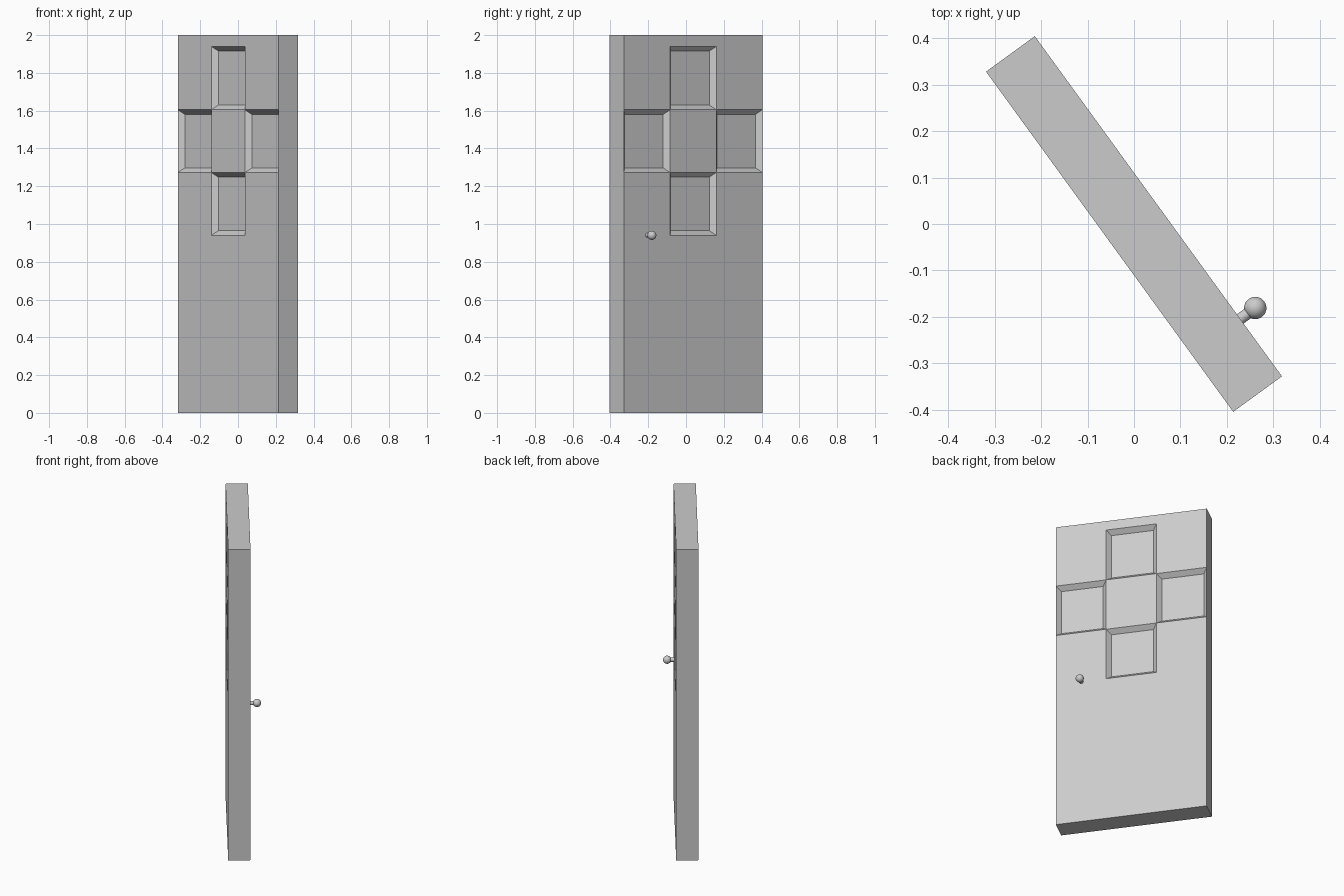
import bpy, bmesh, math
from mathutils import Matrix, Vector

if "Cube" in bpy.data.objects:
    bpy.data.objects.remove(bpy.data.objects["Cube"])

W, T, H = 0.906, 0.13, 2.0
TURN = Matrix.Rotation(math.radians(-54), 4, 'Z')   # door stands swung open
COLS = [-W / 6, W / 6]
ROWS = [0.94, 1.2725, 1.605, 1.94]


def add_object(name, bm):
    mesh = bpy.data.meshes.new(name)
    bm.to_mesh(mesh)
    bm.free()
    obj = bpy.data.objects.new(name, mesh)
    obj.matrix_world = TURN
    bpy.context.collection.objects.link(obj)
    return obj


# Door slab, cut along the panel grid
bm = bmesh.new()
bmesh.ops.create_cube(bm, size=1, matrix=Matrix.Translation((0, 0, H / 2)) @ Matrix.Diagonal((W, T, H, 1)))
cuts = [(Vector((x, 0, 0)), Vector((1, 0, 0))) for x in COLS]
cuts += [(Vector((0, 0, z)), Vector((0, 0, 1))) for z in ROWS]
for co, no in cuts:
    bmesh.ops.bisect_plane(bm, geom=bm.verts[:] + bm.edges[:] + bm.faces[:], plane_co=co, plane_no=no)
bm.normal_update()


# Four bevelled recesses in a cross, on both faces
def is_panel(face):
    c = face.calc_center_median()
    if abs(face.normal.y) < 0.9:
        return False
    middle_col = abs(c.x) < 0.1
    middle_row = ROWS[1] < c.z < ROWS[2]
    return ROWS[0] < c.z < ROWS[3] and middle_col != middle_row


panels = [f for f in bm.faces if is_panel(f)]
bmesh.ops.inset_individual(bm, faces=panels, thickness=0.025, depth=-0.029, use_even_offset=True)
add_object("door", bm)

# Knob stem
KX, KY, KZ = 0.30, 0.105, 0.94
bm = bmesh.new()
y0, y1 = T / 2 - 0.005, KY
bmesh.ops.create_cone(bm, cap_ends=True, segments=24, radius1=0.0123, radius2=0.0123, depth=y1 - y0,
                      matrix=Matrix.Translation((KX, (y0 + y1) / 2, KZ)) @ Matrix.Rotation(math.pi / 2, 4, 'X'))
stem = add_object("knob_stem", bm)

# Knob ball
bm = bmesh.new()
bmesh.ops.create_uvsphere(bm, u_segments=32, v_segments=16, radius=0.024,
                          matrix=Matrix.Translation((KX, KY, KZ)))
ball = add_object("knob", bm)

for obj in (stem, ball):
    bpy.ops.object.select_all(action='DESELECT')
    obj.select_set(True)
    bpy.context.view_layer.objects.active = obj
    bpy.ops.object.shade_smooth_by_angle(angle=math.radians(35))
